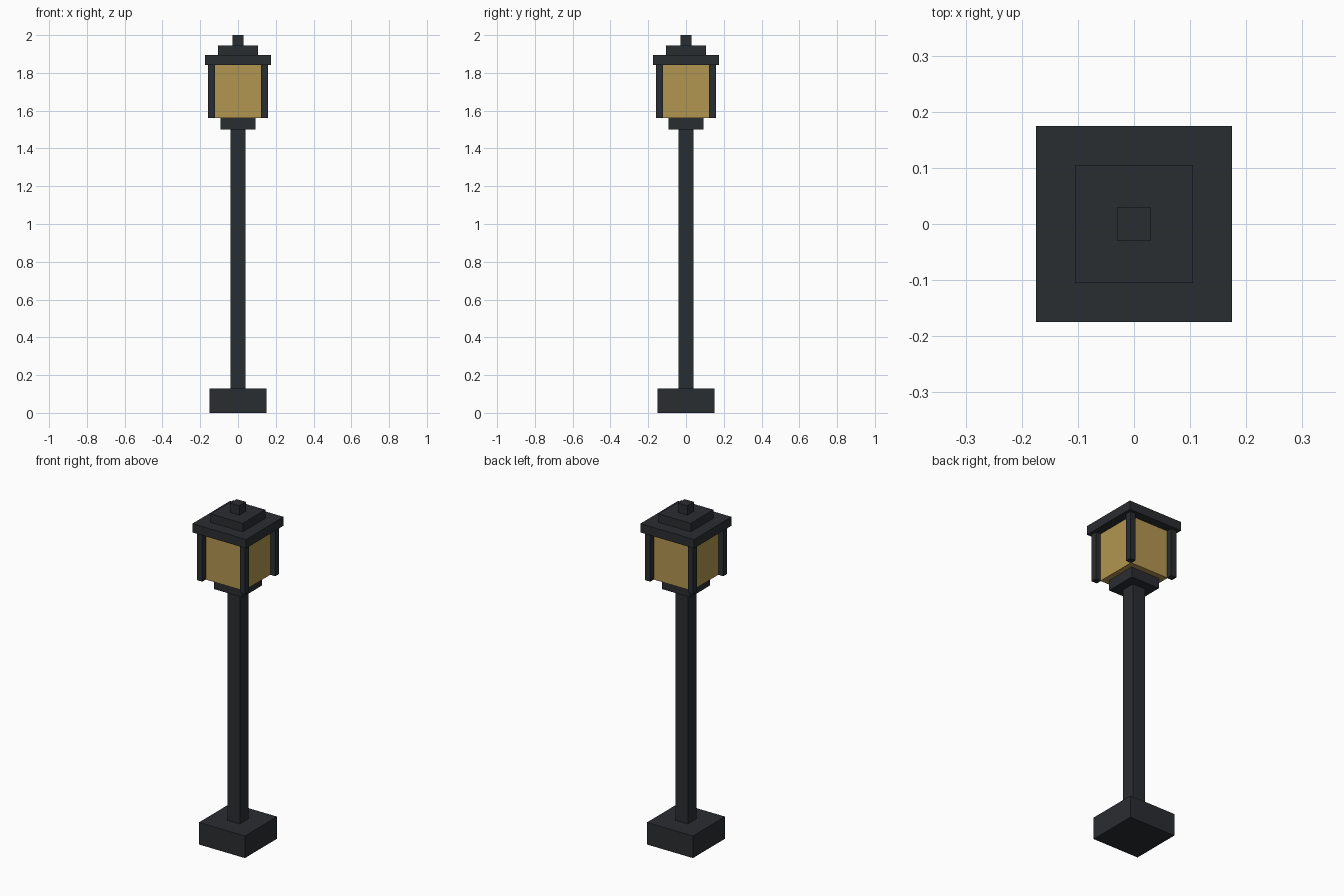
import bpy

if "Cube" in bpy.data.objects:
    bpy.data.objects.remove(bpy.data.objects["Cube"])


def material(name, color):
    mat = bpy.data.materials.new(name)
    mat.diffuse_color = (*color, 1.0)
    mat.use_nodes = True
    mat.node_tree.nodes["Principled BSDF"].inputs["Base Color"].default_value = mat.diffuse_color
    return mat


METAL = material("dark_metal", (0.023, 0.026, 0.031))
GLASS = material("amber_glass", (0.45, 0.305, 0.082))


def box(name, half, z0, z1, mat=METAL, x=0.0, y=0.0):
    """Square upright block from z0 to z1."""
    bpy.ops.mesh.primitive_cube_add(size=1, location=(x, y, (z0 + z1) / 2))
    obj = bpy.context.object
    obj.name = name
    obj.scale = (2 * half, 2 * half, z1 - z0)
    bpy.ops.object.transform_apply(location=False, rotation=False, scale=True)
    obj.data.materials.append(mat)
    return obj


# Base, pole and collar under the lantern
box("base", 0.15, 0.0, 0.13)
box("pole", 0.04, 0.13, 1.50)
box("collar", 0.0925, 1.50, 1.56)

# Lantern glass with four corner posts
box("lantern_glass", 0.125, 1.56, 1.843, GLASS)
for side_x, x in (("left", -0.14), ("right", 0.14)):
    for side_y, y in (("front", -0.14), ("back", 0.14)):
        box(f"{side_y}_{side_x}_post", 0.0175, 1.56, 1.843, METAL, x, y)

# Stepped roof and finial
box("roof", 0.175, 1.843, 1.895)
box("roof_step", 0.105, 1.895, 1.945)
box("finial", 0.03, 1.945, 2.0)
